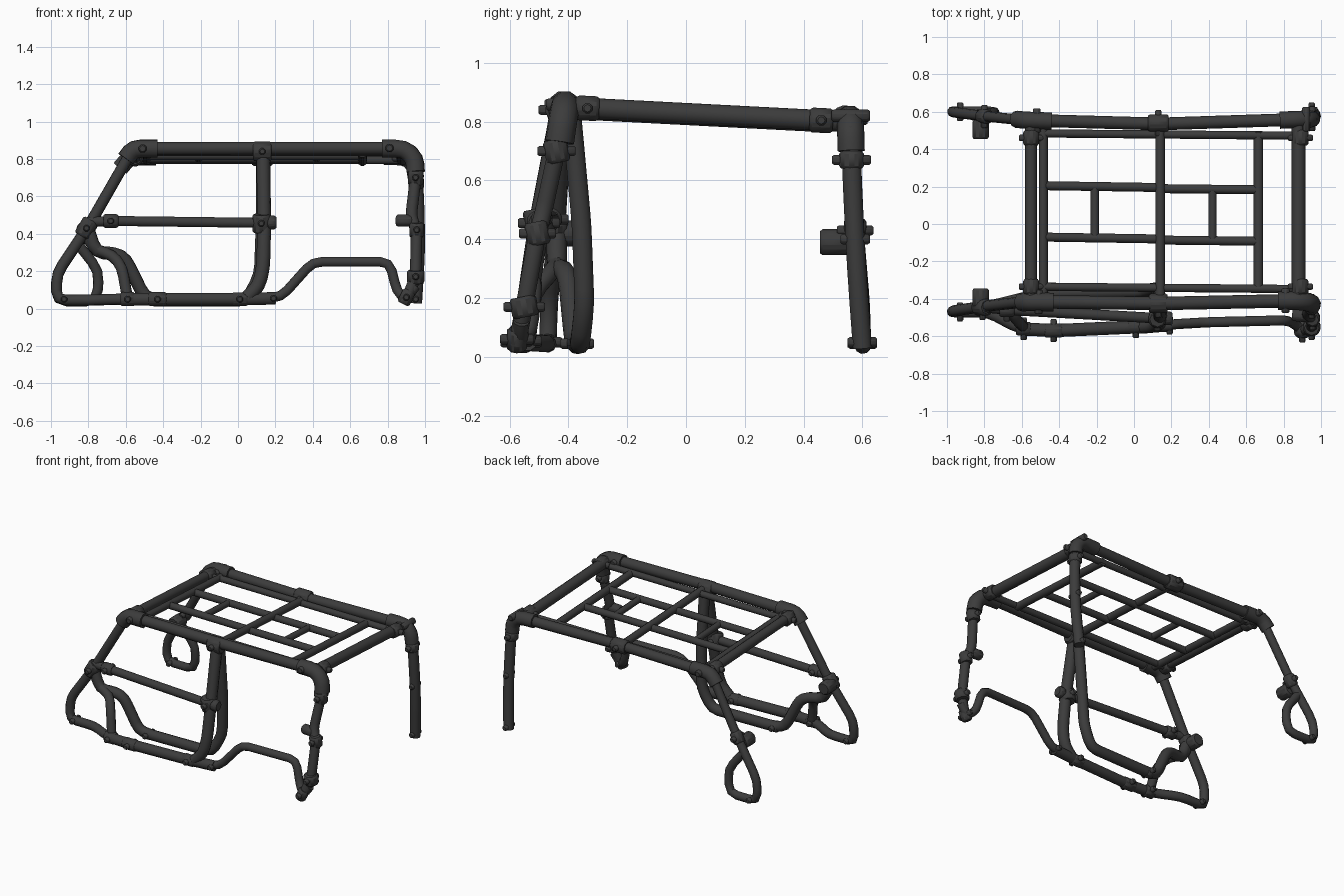
import bpy, math
from mathutils import Vector

mat = bpy.data.materials.new("dark_grey_steel")
mat.diffuse_color = (0.045, 0.045, 0.045, 1)


def finish(ob):
    ob.data.materials.append(mat)
    bpy.ops.object.select_all(action='DESELECT')
    ob.select_set(True)
    bpy.context.view_layer.objects.active = ob
    bpy.ops.object.shade_smooth_by_angle(angle=math.radians(40))


def rounded(pts, d):
    # replace every corner by a short three-point bend
    out = [pts[0]]
    for a, p, b in zip(pts, pts[1:], pts[2:]):
        u, v = a - p, b - p
        s = p + u.normalized() * min(d, u.length * .4)
        e = p + v.normalized() * min(d, v.length * .4)
        out += [s, (s + e) * .25 + p * .5, e]
    return out + [pts[-1]]


def tube(name, pts, r, bend=.05):
    pts = rounded([Vector(p) for p in pts], bend)
    cu = bpy.data.curves.new(name, 'CURVE')
    cu.dimensions = '3D'
    cu.bevel_depth = r
    cu.bevel_resolution = 3
    cu.use_fill_caps = True
    sp = cu.splines.new('POLY')
    sp.points.add(len(pts) - 1)
    for q, p in zip(sp.points, pts):
        q.co = (*p, 1)
    ob = bpy.data.objects.new(name, cu)
    bpy.context.collection.objects.link(ob)
    bpy.ops.object.select_all(action='DESELECT')
    ob.select_set(True)
    bpy.context.view_layer.objects.active = ob
    bpy.ops.object.convert(target='MESH')
    finish(bpy.context.view_layer.objects.active)


def rod(name, c, axis, r, length, sides=8, bevel=.01):
    bpy.ops.mesh.primitive_cylinder_add(vertices=sides, radius=r, depth=length, location=c)
    ob = bpy.context.object
    ob.name = name
    ob.rotation_mode = 'QUATERNION'
    ob.rotation_quaternion = Vector(axis).to_track_quat('Z', 'Y')
    m = ob.modifiers.new("bevel", 'BEVEL')
    m.width = bevel
    m.segments = 1
    finish(ob)


def clamp(name, c, axis, r=.044, length=.09, bolt=(0, 1, 0)):
    # padded sleeve with a bolt passing through it
    rod(name, c, axis, r, length)
    rod(name + "_bolt", c, bolt, .02, 2 * r + .04, 8, .007)


def roof_z(y, drop=0):
    return .855 - .052 * (y + .42) - drop


# roof side rails
tube("near_roof_rail", [(-.56, -.415, .855), (.14, -.425, .857), (.86, -.41, .857)], .036)
tube("far_roof_rail", [(-.58, .555, .808), (.14, .535, .808), (.9, .56, .808)], .034)
for nm, y in (("near", -.34), ("far", .48)):
    z = roof_z(y, .015)
    tube(nm + "_inner_rail", [(-.57, y + .005, z), (.9, y - .008, z)], .022)

# roof cross bars: x, y start, y end, radius, drop
cross = [(-.55, -.40, .55, .032, 0), (-.485, -.38, .51, .024, .015), (.14, -.42, .56, .026, .01),
         (.665, -.35, .49, .026, .02), (.88, -.40, .54, .037, .005),
         (-.21, -.07, .2, .022, .02), (.42, -.09, .18, .022, .02)]
for i, (x, a, b, r, d) in enumerate(cross):
    tube(f"roof_cross_bar_{i}", [(x, a, roof_z(a, d)), (x, b, roof_z(b, d))], r)

# roof rack slats
for nm, y in (("far", .205), ("near", -.07)):
    z = roof_z(y, .02)
    tube(nm + "_slat_front", [(-.485, y, z), (.14, y - .01, z)], .024)
    tube(nm + "_slat_rear", [(.14, y - .016, z), (.665, y - .022, z)], .024)

# cross bar end clamps
for x in (-.55, .89):
    for y in (-.335, .46):
        clamp("cross_bar_clamp", (x, y, roof_z(y, .005)), (0, 1, -.05), .046, .08, (1, 0, 0))

# corner sleeves of the roof
tube("near_front_corner", [(-.60, -.418, .80), (-.56, -.415, .855), (-.43, -.418, .855)], .05, .04)
tube("far_front_corner", [(-.63, .56, .75), (-.58, .555, .81), (-.44, .55, .81)], .046, .04)
tube("near_rear_corner", [(.77, -.41, .855), (.89, -.41, .855), (.945, -.42, .80), (.95, -.43, .73)], .05, .05)
tube("far_rear_corner", [(.78, .555, .81), (.9, .56, .81), (.945, .56, .76), (.95, .562, .70)], .046, .05)
for c in ((-.51, -.417, .855), (.81, -.41, .858), (-.52, .553, .81), (.92, .56, .82)):
    rod("corner_bolt", c, (0, 1, 0), .024, .13, 8, .007)
clamp("near_mid_roof_clamp", (.13, -.425, .84), (1, 0, 0), .056, .10)
clamp("far_mid_roof_clamp", (.13, .54, .808), (1, 0, 0), .05, .11)

# windscreen pillars, near one runs on into the sill and the wheel arch
tube("near_windscreen_pillar", [(-.57, -.415, .84), (-.80, -.44, .44), (-.968, -.465, .19), (-.972, -.47, .045),
                                (-.78, -.47, .045), (-.64, -.545, .05), (-.58, -.56, .05), (-.4, -.565, .05)], .03)
tube("near_sill", [(-.62, -.56, .05), (-.42, -.57, .05), (.02, -.55, .05), (.2, -.54, .055)], .035)
tube("wheel_arch_bar", [(.1, -.545, .052), (.23, -.535, .06), (.40, -.525, .25), (.81, -.515, .25), (.85, -.53, .09),
                        (.90, -.565, .05), (.95, -.56, .12)], .027, .05)
tube("far_windscreen_pillar", [(-.59, .555, .80), (-.79, .575, .45), (-.97, .598, .18), (-.972, .602, .038),
                               (-.755, .60, .038), (-.742, .595, .20), (-.86, .58, .35)], .028, .06)

# rear pillars
tube("near_rear_pillar", [(.95, -.425, .78), (.95, -.44, .70), (.925, -.485, .49), (.955, -.505, .42),
                          (.95, -.55, .17), (.90, -.575, .045)], .031, .04)
tube("far_rear_pillar", [(.945, .56, .78), (.962, .565, .6), (.967, .58, .3), (.95, .6, .03)], .034, .15)

# centre door pillar and inner door hoop
tube("centre_pillar", [(.135, -.425, .84), (.14, -.50, .45), (.135, -.535, .22), (.11, -.545, .12), (.05, -.55, .06)], .037, .06)
tube("inner_door_hoop", [(.13, -.39, .83), (.13, -.355, .45), (.12, -.345, .18), (.05, -.36, .045), (-.42, -.37, .045),
                         (-.50, -.38, .06), (-.60, -.40, .265), (-.66, -.415, .295), (-.76, -.44, .3), (-.80, -.44, .42)], .035, .05)
tube("front_brace", [(-.59, -.55, .05), (-.62, -.52, .22), (-.67, -.46, .285), (-.78, -.435, .32), (-.81, -.44, .42)], .03)
tube("door_bar", [(-.80, -.445, .465), (-.65, -.46, .468), (.15, -.505, .458)], .028)

# joint clamps: name, centre, axis, radius, length
joints = [("near_pillar_clamp", (-.81, -.445, .43), (.5, 0, .85), .048, .10),
          ("far_pillar_clamp", (-.80, .575, .43), (.5, 0, .85), .042, .08),
          ("door_bar_front_clamp", (-.68, -.46, .468), (1, 0, 0), .041, .08),
          ("door_bar_rear_clamp", (.125, -.50, .455), (0, -.2, 1), .052, .10),
          ("near_rear_upper_clamp", (.95, -.44, .70), (0, -.2, 1), .045, .08),
          ("near_rear_mid_clamp", (.955, -.505, .42), (0, -.2, 1), .043, .08),
          ("near_rear_low_clamp", (.95, -.55, .17), (0, -.2, 1), .05, .07),
          ("near_rear_foot_clamp", (.90, -.575, .06), (.4, 0, .8), .038, .08),
          ("far_rear_upper_clamp", (.953, .563, .67), (0, 0, 1), .046, .06),
          ("sill_clamp_a", (-.59, -.56, .05), (1, 0, 0), .041, .08),
          ("sill_clamp_b", (-.43, -.57, .05), (1, 0, 0), .041, .10),
          ("sill_clamp_c", (.01, -.55, .05), (1, 0, 0), .04, .09),
          ("hoop_clamp", (-.43, -.37, .045), (1, 0, 0), .038, .06)]
for nm, c, ax, r, l in joints:
    clamp(nm, c, ax, r, l)

# side-facing blocks and loose bolts
for nm, c in (("near_pillar_block", (-.82, -.395, .42)), ("far_pillar_block", (-.82, .505, .39))):
    rod(nm, c, (0, 1, 0), .048, .10)
rod("rear_mid_block", (.89, -.49, .47), (1, -.1, 0), .036, .09)
rod("door_bar_end", (.18, -.505, .46), (1, 0, 0), .04, .05)
for c in ((-.93, -.47, .05), (-.93, .6, .045), (.19, -.54, .055), (.95, .6, .05), (.965, .575, .4)):
    rod("bolt", c, (0, 1, 0), .02, .10, 8, .007)
